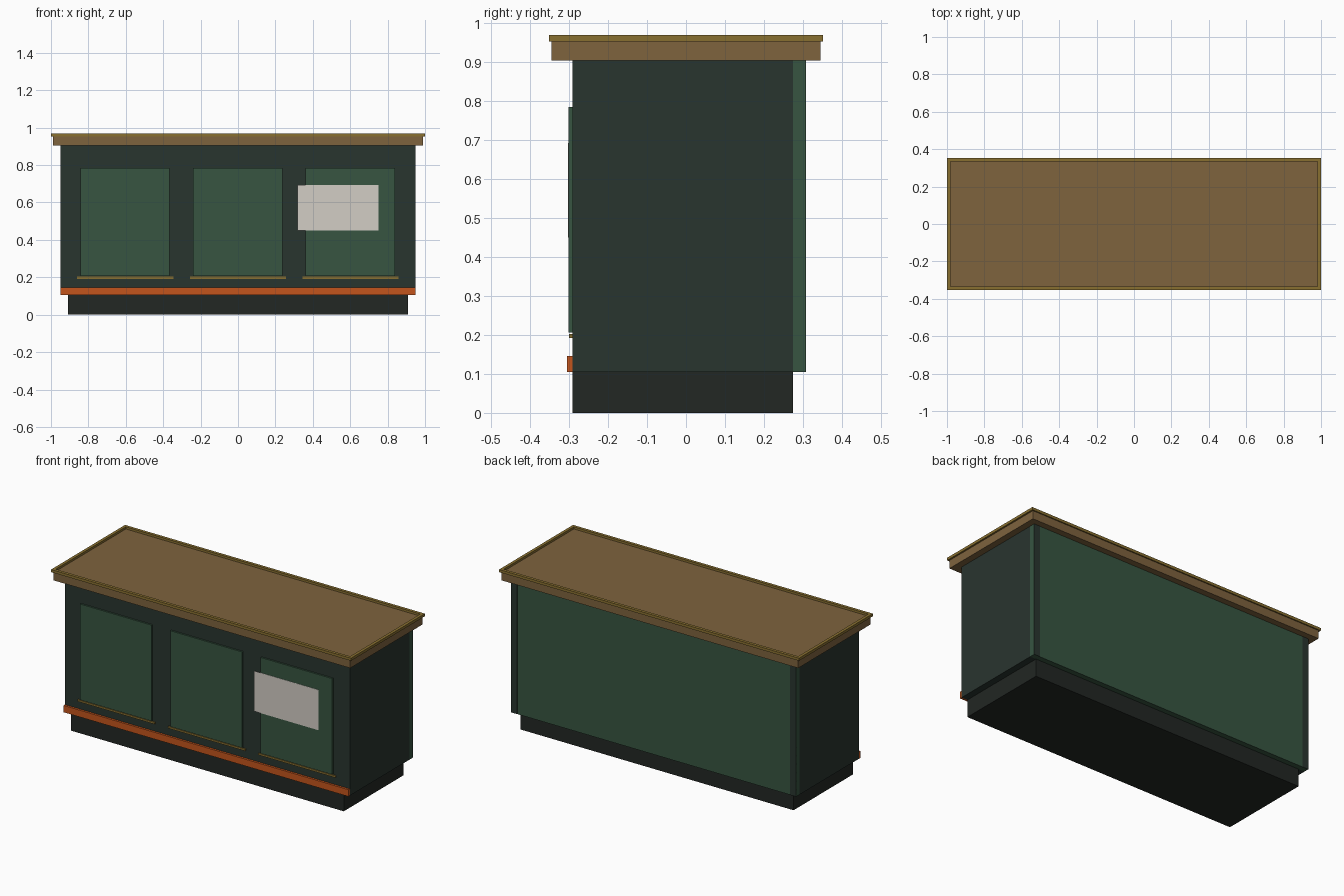
import bpy, bmesh

if "Cube" in bpy.data.objects:
    bpy.data.objects.remove(bpy.data.objects["Cube"])


def material(name, rgb):
    m = bpy.data.materials.new(name)
    m.diffuse_color = (*rgb, 1)
    m.use_nodes = True
    m.node_tree.nodes["Principled BSDF"].inputs["Base Color"].default_value = m.diffuse_color
    return m


dark = material("dark_green", (0.022, 0.035, 0.028))
green = material("panel_green", (0.038, 0.090, 0.053))
black = material("plinth_black", (0.016, 0.020, 0.017))
wood = material("wood", (0.21, 0.125, 0.048))
brass = material("brass", (0.25, 0.16, 0.03))
orange = material("orange", (0.55, 0.09, 0.012))
paper = material("paper", (0.65, 0.61, 0.56))


def new_object(name, bm, mat):
    mesh = bpy.data.meshes.new(name)
    bm.to_mesh(mesh)
    bm.free()
    mesh.materials.append(mat)
    obj = bpy.data.objects.new(name, mesh)
    bpy.context.collection.objects.link(obj)
    return obj


def box(name, x, y, z, mat):
    """Box from (min, max) pairs on each axis."""
    bm = bmesh.new()
    bmesh.ops.create_cube(bm, size=1)
    for v in bm.verts:
        v.co = [lo + (c + 0.5) * (hi - lo) for c, (lo, hi) in zip(v.co, (x, y, z))]
    return new_object(name, bm, mat)


def rim(name, hx, hy, width, z, mat):
    """Rectangular ring with mitred corners."""
    bm = bmesh.new()
    signs = ((-1, -1), (1, -1), (1, 1), (-1, 1))
    loops = [[bm.verts.new((sx * (hx - w), sy * (hy - w), h)) for sx, sy in signs]
             for w, h in ((0, z[0]), (0, z[1]), (width, z[1]), (width, z[0]))]
    for k in range(4):
        a, b = loops[k], loops[(k + 1) % 4]
        for i in range(4):
            j = (i + 1) % 4
            bm.faces.new((a[i], a[j], b[j], b[i]))
    bmesh.ops.recalc_face_normals(bm, faces=bm.faces)
    return new_object(name, bm, mat)


# Base and cabinet
box("plinth", (-0.91, 0.91), (-0.292, 0.275), (0, 0.105), black)
box("cabinet_body", (-0.95, 0.95), (-0.292, 0.275), (0.105, 0.905), dark)

# Back panel with dark corner stiles
box("back_panel", (-0.95, 0.95), (0.275, 0.307), (0.105, 0.905), green)
for side, x in (("right", (-0.95, -0.91)), ("left", (0.91, 0.95))):
    box("back_stile_" + side, x, (0.306, 0.308), (0.105, 0.905), dark)

# Front panels, each with a brass ledge below
for i, cx in enumerate((-0.603, 0, 0.602)):
    box(f"front_panel_{i + 1}", (cx - 0.24, cx + 0.238), (-0.302, -0.291), (0.207, 0.785), green)
    box(f"panel_ledge_{i + 1}", (cx - 0.257, cx + 0.257), (-0.300, -0.291), (0.192, 0.203), brass)

# Kick strip and blank notice sheet
box("kick_strip", (-0.95, 0.95), (-0.305, -0.291), (0.105, 0.146), orange)
box("notice_sheet", (0.318, 0.75), (-0.3035, -0.3015), (0.45, 0.693), paper)

# Worktop with raised brass edging
box("worktop", (-0.99, 0.99), (-0.345, 0.345), (0.905, 0.957), wood)
rim("worktop_edging", 1.0, 0.352, 0.018, (0.954, 0.97), brass)
